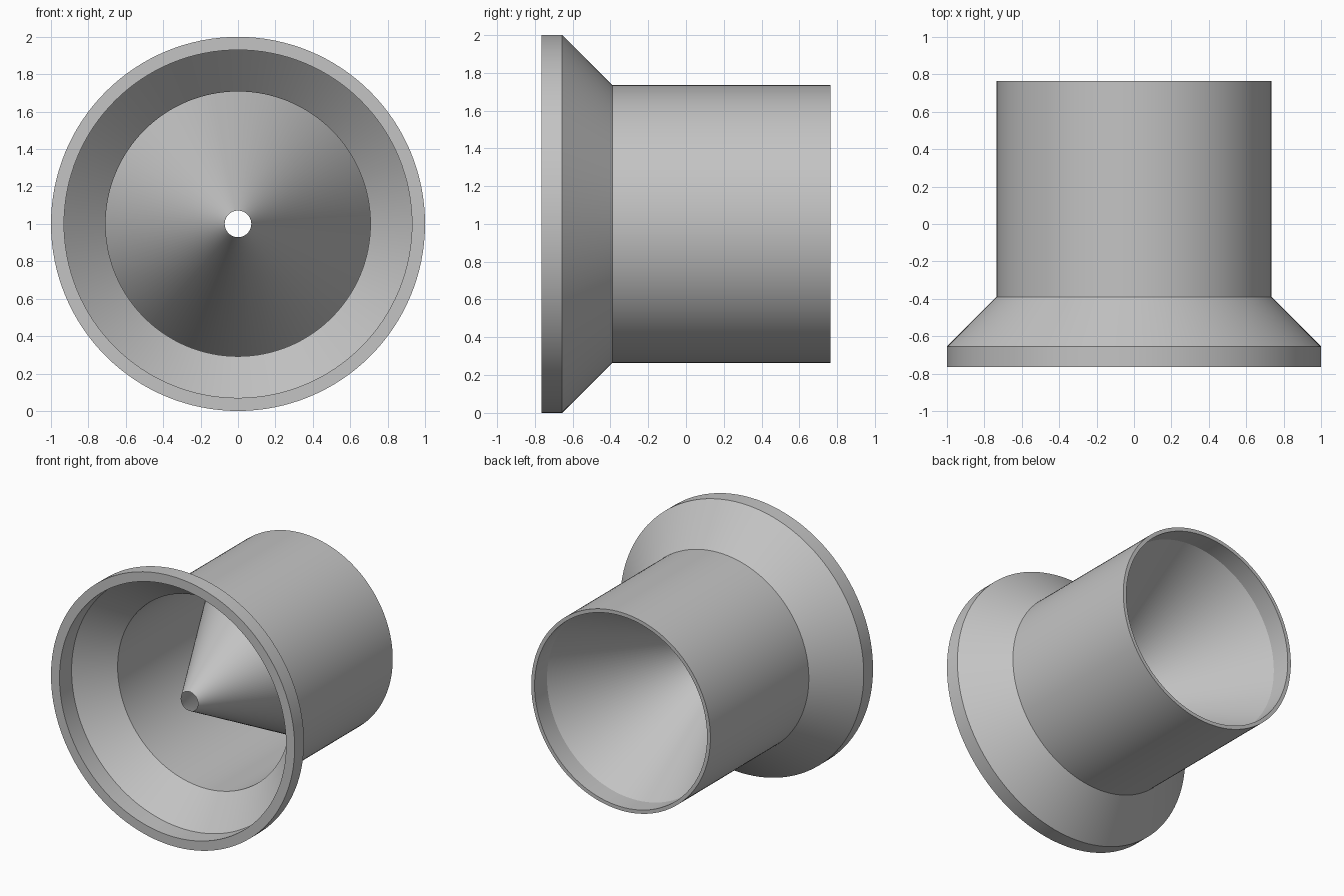
import bpy, bmesh, math

if "Cube" in bpy.data.objects:
    bpy.data.objects.remove(bpy.data.objects["Cube"])

SEGMENTS = 128

grey = bpy.data.materials.new("plain grey")
grey.diffuse_color = (0.55, 0.55, 0.55, 1.0)
grey.use_nodes = True
grey.node_tree.nodes["Principled BSDF"].inputs["Base Color"].default_value = grey.diffuse_color


def lathe(name, profile, closed):
    """Spin (radius, y) points around the horizontal axis at z = 1."""
    bm = bmesh.new()
    rings = []
    for r, y in profile:
        rings.append([bm.verts.new((r * math.cos(a), y, 1 + r * math.sin(a)))
                      for a in (2 * math.pi * i / SEGMENTS for i in range(SEGMENTS))])
    pairs = list(zip(rings, rings[1:]))
    if closed:
        pairs.append((rings[-1], rings[0]))
    for a, b in pairs:
        for i in range(SEGMENTS):
            j = (i + 1) % SEGMENTS
            bm.faces.new((a[i], a[j], b[j], b[i]))
    bmesh.ops.recalc_face_normals(bm, faces=bm.faces)
    mesh = bpy.data.meshes.new(name)
    bm.to_mesh(mesh)
    bm.free()
    mesh.materials.append(grey)
    obj = bpy.data.objects.new(name, mesh)
    bpy.context.collection.objects.link(obj)
    bpy.ops.object.select_all(action='DESELECT')
    obj.select_set(True)
    bpy.context.view_layer.objects.active = obj
    bpy.ops.object.shade_smooth_by_angle(angle=math.radians(30))
    return obj


# Thin-walled tube with a flared mouth and a straight lip
lathe("flared_tube", [
    (1.0, -0.764), (1.0, -0.655), (0.735, -0.39), (0.735, 0.764),
    (0.708, 0.764), (0.708, -0.40), (0.93, -0.622), (0.93, -0.764),
], closed=True)

# Hollow inner cone, open at the tip, pointing to the mouth
lathe("inner_cone", [(0.071, -0.57), (0.709, 0.62)], closed=False)
